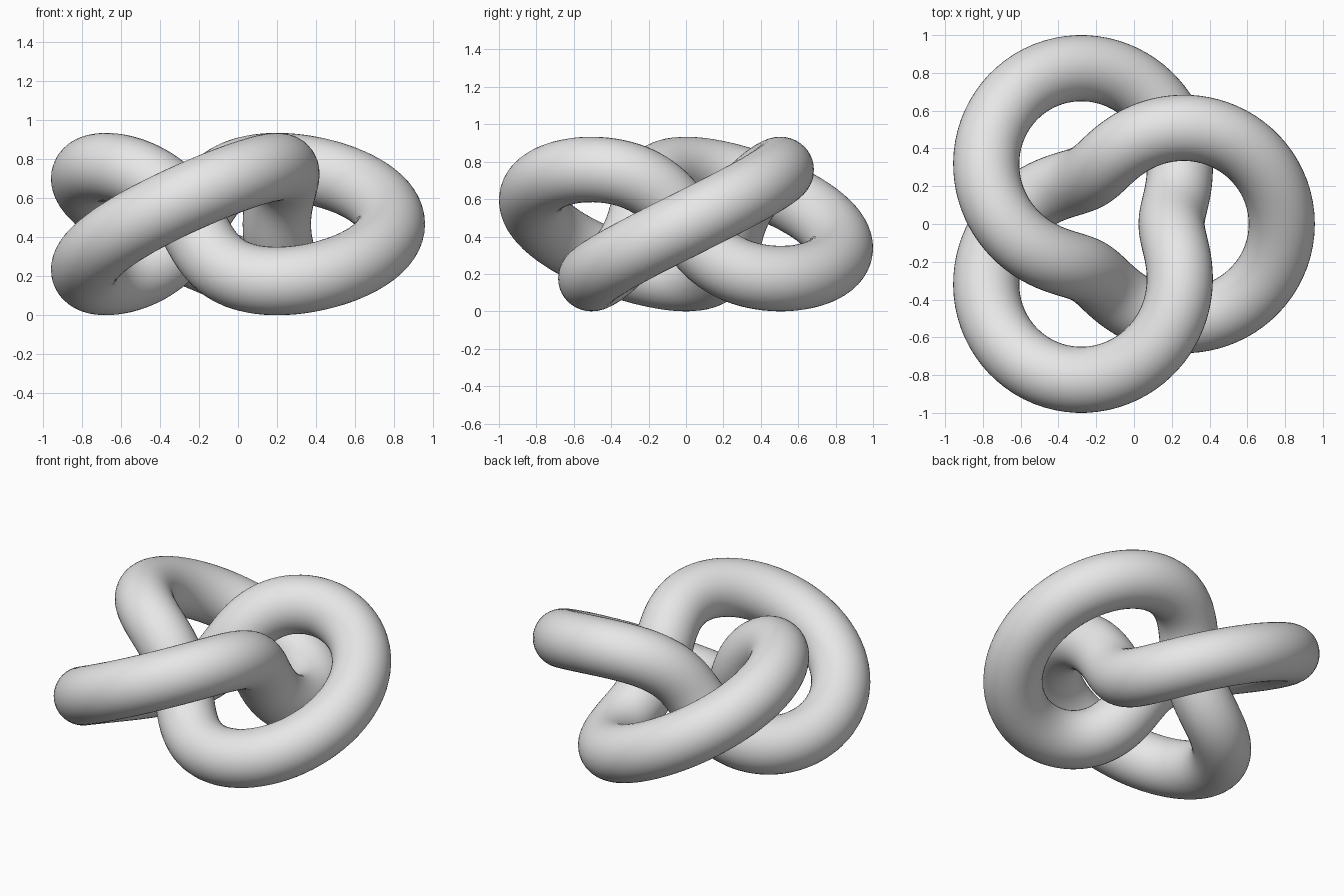
import bpy, bmesh
from math import sin, cos, tau
from mathutils import Vector

old = bpy.data.objects.get("Cube")
if old:
    bpy.data.objects.remove(old, do_unlink=True)

SCALE = 0.2917           # size of the winding torus' minor radius
TUBE = 0.6 * SCALE       # thickness of the rope
RINGS, SIDES = 256, 40
CENTRE = Vector((-0.318 * SCALE, 0, SCALE + TUBE))


def knot_point(t):
    """Centreline of a trefoil wound on a torus: twice around, three times through."""
    r = 2 + cos(3 * t)
    return CENTRE + SCALE * Vector((r * cos(2 * t), r * sin(2 * t), sin(3 * t)))


# Sweep a circular section along the closed centreline
bm = bmesh.new()
rings = []
for i in range(RINGS):
    t = tau * i / RINGS
    centre = knot_point(t)
    tangent = (knot_point(t + 0.001) - knot_point(t - 0.001)).normalized()
    side = tangent.cross(Vector((0, 0, 1))).normalized()
    up = side.cross(tangent)
    rings.append([
        bm.verts.new(centre + TUBE * (side * cos(tau * j / SIDES) + up * sin(tau * j / SIDES)))
        for j in range(SIDES)
    ])

for i in range(RINGS):
    a, b = rings[i], rings[(i + 1) % RINGS]
    for j in range(SIDES):
        k = (j + 1) % SIDES
        face = bm.faces.new((a[j], b[j], b[k], a[k]))
        face.smooth = True
bmesh.ops.recalc_face_normals(bm, faces=bm.faces)

mesh = bpy.data.meshes.new("trefoil_knot")
bm.to_mesh(mesh)
bm.free()
knot = bpy.data.objects.new("trefoil_knot", mesh)
bpy.context.collection.objects.link(knot)

# Plain grey finish
grey = bpy.data.materials.new("light_grey")
grey.use_nodes = True
colour = (0.8, 0.8, 0.8, 1)
grey.diffuse_color = colour
grey.node_tree.nodes["Principled BSDF"].inputs["Base Color"].default_value = colour
mesh.materials.append(grey)
